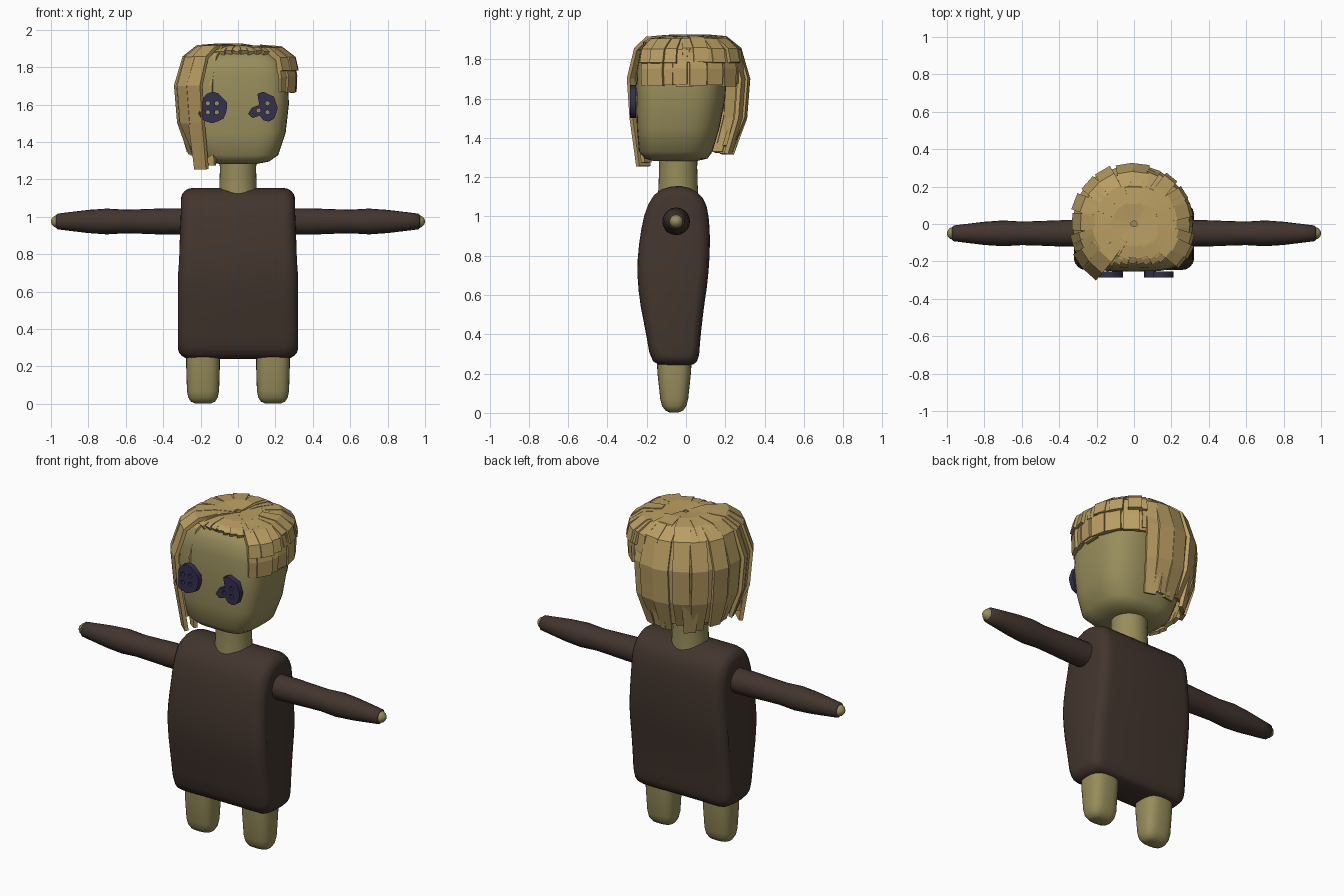
import bpy, bmesh, math, random
from mathutils import Vector

random.seed(4)
if "Cube" in bpy.data.objects:
    bpy.data.objects.remove(bpy.data.objects["Cube"])


def material(name, rgb):
    m = bpy.data.materials.new(name)
    m.use_nodes = True
    m.diffuse_color = (*rgb, 1)
    m.node_tree.nodes["Principled BSDF"].inputs["Base Color"].default_value = (*rgb, 1)
    return m


skin = material("olive skin", (0.31, 0.265, 0.105))
blond = material("straw hair", (0.49, 0.345, 0.125))
cloth = material("dark brown cloth", (0.055, 0.036, 0.027))
plastic = material("navy button", (0.034, 0.029, 0.08))


def add_object(name, mesh, mat):
    mesh.materials.append(mat)
    ob = bpy.data.objects.new(name, mesh)
    bpy.context.collection.objects.link(ob)
    return ob


def skin_rings(bm, rings):
    """Bridge closed rings of points and cap both ends."""
    rows = [[bm.verts.new(p) for p in ring] for ring in rings]
    n = len(rows[0])
    for a, b in zip(rows, rows[1:]):
        for i in range(n):
            j = (i + 1) % n
            bm.faces.new((a[i], a[j], b[j], b[i]))
    bm.faces.new(rows[0][::-1])
    bm.faces.new(rows[-1])


def finish(name, bm, mat, smooth=True):
    bmesh.ops.recalc_face_normals(bm, faces=bm.faces)
    mesh = bpy.data.meshes.new(name)
    bm.to_mesh(mesh)
    bm.free()
    ob = add_object(name, mesh, mat)
    if smooth:
        bpy.ops.object.select_all(action='DESELECT')
        ob.select_set(True)
        bpy.context.view_layer.objects.active = ob
        bpy.ops.object.shade_smooth_by_angle(angle=math.radians(50))
    return ob


def loft(name, rings, mat):
    bm = bmesh.new()
    skin_rings(bm, rings)
    return finish(name, bm, mat)


def spow(v, e):
    return math.copysign(abs(v) ** (2 / e), v)


def plan_ring(z, x0, half_x, y_front, y_back, e_front=2, e_back=2, n=32):
    """Horizontal rounded ring with its own roundness at front and back."""
    mid = (y_front + y_back) / 2
    half_y = (y_back - y_front) / 2
    pts = []
    for i in range(n):
        a = math.tau * i / n
        e = e_back if math.sin(a) > 0 else e_front
        pts.append((x0 + half_x * spow(math.cos(a), e), mid + half_y * spow(math.sin(a), e), z))
    return pts


# Head: flat face, rounder back, narrowing to the chin
head = [(1.283, .10, -.17, .06), (1.295, .165, -.21, .11), (1.33, .215, -.24, .135),
        (1.45, .255, -.25, .17), (1.6, .272, -.255, .2), (1.75, .268, -.25, .21),
        (1.83, .24, -.235, .2), (1.875, .19, -.2, .15), (1.895, .1, -.12, .08)]
loft("head", [plan_ring(z, 0, hx, f, b, 4, 2.8, 40) for z, hx, f, b in head], skin)

# Neck
loft("neck", [plan_ring(z, 0, r, -.04 - r, -.04 + r)
              for z, r in ((1.08, .105), (1.15, .1), (1.25, .097), (1.36, .1))], skin)

# Smock: softened side profile swept across the width with rounded ends
profile = [(-.13, .24), (-.18, .27), (-.207, .42), (-.238, .58), (-.25, .74), (-.235, .9),
           (-.205, 1.04), (-.15, 1.13), (-.05, 1.16), (.04, 1.14), (.1, 1.08), (.12, .97),
           (.122, .83), (.112, .68), (.09, .53), (.073, .38), (.065, .27), (.03, .24)]
soft = []
for p, q in zip(profile, profile[1:] + profile[:1]):
    p, q = Vector(p), Vector(q)
    soft += [p.lerp(q, .25), p.lerp(q, .75)]


def smock_ring(x, inset):
    ring = []
    for y, z in soft:
        taper = 1 - .05 * min(1, max(0, (z - .7) / .25))
        ring.append((x * taper, -.06 + (y + .06) * (1 - inset / .17), .69 + (z - .69) * (1 - inset / .45)))
    return ring


ends = [(.32, .05), (.315, .034), (.3, .016), (.28, .005), (.25, 0)]
loft("smock", [smock_ring(-x, d) for x, d in ends] + [smock_ring(x, d) for x, d in ends[::-1]], cloth)


# Limbs, one of each per side
def limb_ring(side, x, r, n=20):
    return [(side * x, -.05 + r * math.cos(math.tau * i / n), .975 + r * math.sin(math.tau * i / n))
            for i in range(n)]


sleeve = [(.24, .071), (.4, .07), (.5, .066), (.6, .063), (.7, .069), (.8, .062), (.9, .05), (.965, .042), (.972, .034)]
hand = [(.94, .034), (.965, .036), (.985, .028), (.996, .016), (1.0, .005)]
leg = [(.003, .045, .025), (.012, .065, .045), (.035, .079, .062), (.07, .086, .071),
       (.2, .09, .085), (.32, .09, .092)]
for side, label in ((1, "left"), (-1, "right")):
    loft(label + "_sleeve", [limb_ring(side, x, r) for x, r in sleeve], cloth)
    loft(label + "_hand", [limb_ring(side, x, r) for x, r in hand], skin)
    loft(label + "_leg", [plan_ring(z, side * .187, hx, -.06 - hy, -.06 + hy, 2.8, 2.8)
                          for z, hx, hy in leg], skin)


# Button eyes: chipped discs with thread holes
def button(name, x, radii, holes):
    curve = bpy.data.curves.new(name + "_outline", 'CURVE')
    curve.dimensions = '2D'
    curve.fill_mode = 'BOTH'
    curve.extrude = .016

    def outline(cx, cy, rs):
        s = curve.splines.new('POLY')
        s.points.add(len(rs) - 1)
        s.use_cyclic_u = True
        for i, r in enumerate(rs):
            a = math.tau * i / len(rs)
            s.points[i].co = (cx + r * math.cos(a), cy + r * math.sin(a), 0, 1)

    outline(0, 0, radii)
    for hx, hy in holes:
        outline(hx * .024, hy * .024, [.012] * 8)
    temp = bpy.data.objects.new(name + "_temp", curve)
    bpy.context.collection.objects.link(temp)
    bpy.context.view_layer.update()
    mesh = bpy.data.meshes.new_from_object(temp.evaluated_get(bpy.context.evaluated_depsgraph_get()))
    bpy.data.objects.remove(temp)
    mesh.materials.clear()
    ob = add_object(name, mesh, plastic)
    ob.location = (x, -.27, 1.583)
    ob.rotation_euler.x = math.pi / 2


whole, gap = .083, .03
button("right_button_eye", -.137,
       [.078, whole, .076, whole, .086, .08, .07, .058, .06, .08, whole, .08, whole, .078, whole, .078],
       [(1, 1), (1, -1), (-1, 1), (-1, -1)])
button("left_button_eye", .134,
       [.078, .074, whole, .078, .086, .08, gap, gap, .06, .087, .078, gap * 1.5, .066, .08, whole, .076],
       [(1, 1), (1, -1), (-1, -.6)])


# Hair: flat ribbons fanning out from the crown
def reach(az):
    c, s = math.cos(az), math.sin(az)
    e = 2.2 if s > 0 else 3.2
    return (abs(c / .325) ** e + abs(s / (.31 if s > 0 else .285)) ** e) ** (-1 / e)


def strand(bm, degrees, path, width, scale=1, lift=0, thick=.022, tip=.7):
    az = math.radians(degrees)
    out = Vector((math.cos(az), math.sin(az), 0))
    side = Vector((-out.y, out.x, 0))
    pts = [out * (f * reach(az) * scale) + Vector((0, 0, z + lift)) for f, z in path]
    rings = []
    for i, p in enumerate(pts):
        t = (pts[min(i + 1, len(pts) - 1)] - pts[max(i - 1, 0)]).normalized()
        depth = side.cross(t).normalized() * thick
        w = width / 2 * min(1, .3 + path[i][0])
        if i == len(pts) - 1:
            w *= tip
        rings.append([p - side * w, p + side * w, p + side * w + depth, p - side * w + depth])
    skin_rings(bm, rings)


def jitter(a):
    return random.uniform(-a, a)


long_path = [(.05, 1.91), (.35, 1.92), (.64, 1.912), (.86, 1.855), (1.0, 1.7), (.95, 1.5)]
short_path = [(.05, 1.908), (.4, 1.912), (.7, 1.9), (.91, 1.845), (.96, 1.75)]
layer_path = [(.4, 1.91), (.72, 1.902), (.94, 1.85), (.99, 1.78)]

bm = bmesh.new()
for i in range(17):
    end = (.78 + jitter(.05), 1.34 + jitter(.03))
    strand(bm, 72 + 9.5 * i + jitter(2), long_path + [end], .092, 1 + .03 * (i % 2) + jitter(.012),
           .003 * (i % 3))
# Long front locks
strand(bm, 228, long_path + [(.84, 1.25)], .1, 1.06, .003, tip=.85)
strand(bm, 234, long_path + [(.9, 1.27)], .075, .88, .003, tip=.8)
finish("long_hair", bm, blond, False)

bm = bmesh.new()
for i in range(12):
    strand(bm, -38 + 9.7 * i + jitter(2), short_path + [(.95, 1.665 + jitter(.008))], .088,
           .965 + .025 * (i % 2) + jitter(.01), .004 * (i % 2), tip=1)
for i in range(9):
    strand(bm, -36 + 12 * i + jitter(4), layer_path, .075, .985 + jitter(.025), .006 + jitter(.004), tip=1)
finish("short_side_hair", bm, blond, False)

# Hairline above the face
bm = bmesh.new()
for i in range(10):
    strand(bm, 240 + 9.3 * i, [(.05, 1.908), (.4, 1.912), (.62, 1.902), (.72, 1.885)], .09, 1, .003 * (i % 2), tip=1)
finish("hairline", bm, blond, False)
